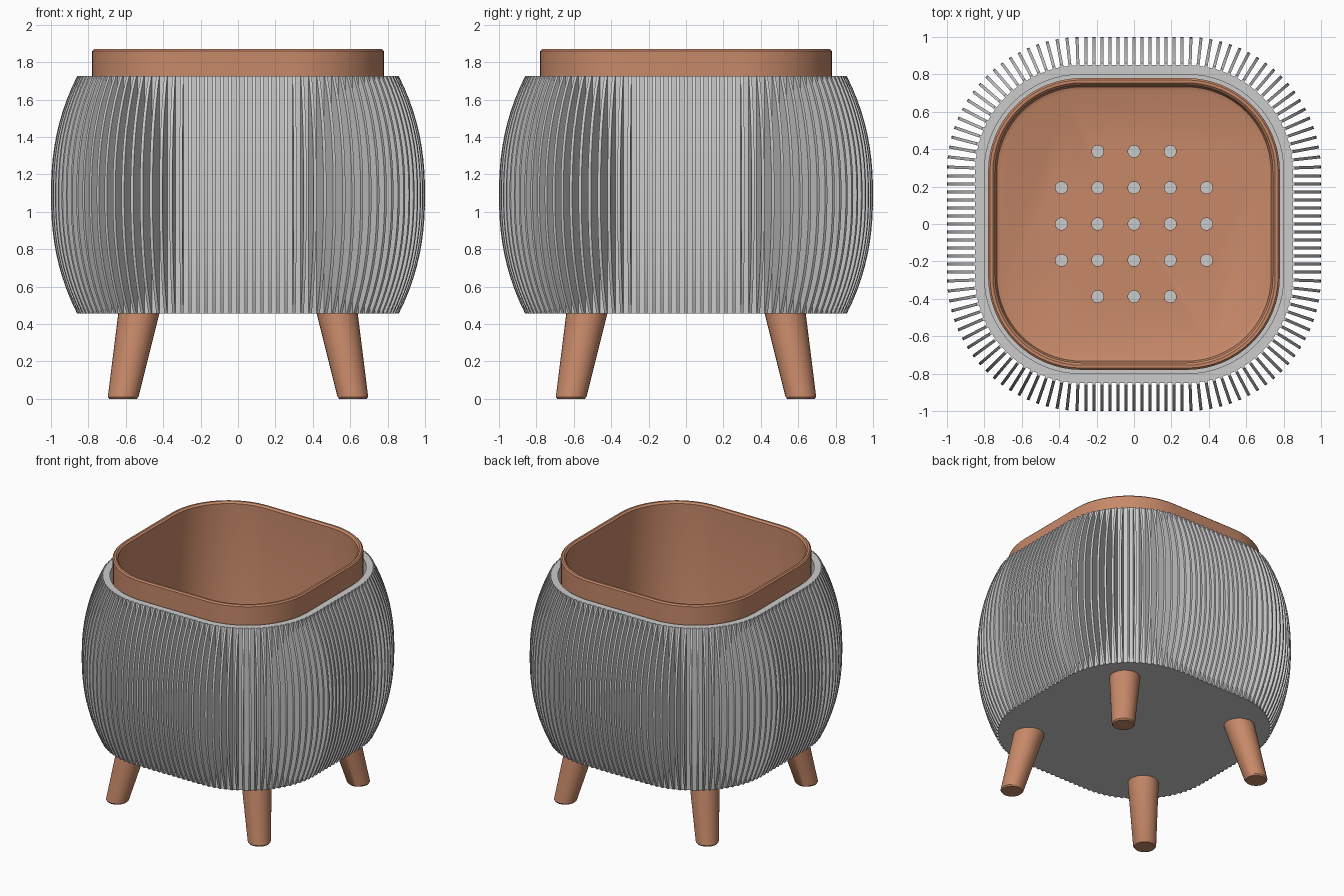
import bpy, bmesh, math
from mathutils import Vector, Matrix

if "Cube" in bpy.data.objects:
    bpy.data.objects.remove(bpy.data.objects["Cube"])

C = 0.28            # corner centres of every rounded square
ARC = 16            # segments per corner

clay = bpy.data.materials.new("terracotta")
clay.diffuse_color = (0.57, 0.25, 0.14, 1)
clay.use_nodes = True
clay.node_tree.nodes["Principled BSDF"].inputs["Base Color"].default_value = clay.diffuse_color


def finish(name, bm, mat=None, smooth=True):
    bmesh.ops.recalc_face_normals(bm, faces=bm.faces)
    me = bpy.data.meshes.new(name)
    bm.to_mesh(me)
    bm.free()
    ob = bpy.data.objects.new(name, me)
    bpy.context.collection.objects.link(ob)
    if mat:
        me.materials.append(mat)
    if smooth:
        shade(ob)
    return ob


def shade(ob):
    bpy.ops.object.select_all(action='DESELECT')
    ob.select_set(True)
    bpy.context.view_layer.objects.active = ob
    bpy.ops.object.shade_smooth_by_angle(angle=math.radians(30))


def loft(bm, rings):
    """Skin a stack of closed rings and cap both ends."""
    loops = [[bm.verts.new(p) for p in ring] for ring in rings]
    for a, b in zip(loops, loops[1:]):
        for i in range(len(a)):
            j = (i + 1) % len(a)
            bm.faces.new((a[i], a[j], b[j], b[i]))
    bm.faces.new(loops[0])
    bm.faces.new(loops[-1])


def rounded_square(half, z):
    pts = []
    for q in range(4):
        sx, sy = ((1, 1), (-1, 1), (-1, -1), (1, -1))[q]
        for k in range(ARC + 1):
            a = math.pi / 2 * (q + k / ARC)
            pts.append((sx * C + (half - C) * math.cos(a),
                        sy * C + (half - C) * math.sin(a), z))
    return pts


def circle(x, y, z, r, n=32):
    return [(x + r * math.cos(2 * math.pi * i / n),
             y + r * math.sin(2 * math.pi * i / n), z) for i in range(n)]


# outer pot: thin wall with a floor
bm = bmesh.new()
loft(bm, [rounded_square(h, z) for h, z in
          [(0.85, 0.455), (0.85, 1.725), (0.80, 1.725), (0.80, 0.505)]])
finish("outer_pot", bm)

# bulging vertical fins standing off the pot wall
PER_QUARTER, THICK, WALL = 34, 0.016, 0.85
arc_len = (WALL - C) * math.pi / 2
quarter = 2 * C + arc_len
profile = [(WALL - 0.01, 0.455)]
for i in range(21):
    t = -1 + i / 10
    profile.append((1.0 - 0.14 * abs(t) ** 2.3, 1.09 + 0.635 * t))
profile.append((WALL - 0.01, 1.725))

bm = bmesh.new()
for q in range(4):
    rot = Matrix.Rotation(q * math.pi / 2, 3, 'Z')
    for i in range(PER_QUARTER):
        s = quarter * i / PER_QUARTER
        a = min(max((s - C) / arc_len, 0), 1) * math.pi / 2
        centre = Vector((C - max(0, s - C - arc_len), min(s, C), 0))
        n = Vector((math.cos(a), math.sin(a), 0))
        t = Vector((-n.y, n.x, 0)) * THICK / 2
        loft(bm, [[rot @ (centre + n * (d - C) + t * side + Vector((0, 0, z)))
                   for d, z in profile] for side in (-1, 1)])
finish("fins", bm)

# inner planter with softened rim and floor edge
bm = bmesh.new()
loft(bm, [rounded_square(h, z) for h, z in
          [(0.76, 0.507), (0.78, 0.527), (0.78, 1.86), (0.77, 1.87),
           (0.755, 1.87), (0.742, 1.857), (0.742, 0.60), (0.733, 0.575),
           (0.71, 0.565)]])
planter = finish("inner_planter", bm, clay, False)

# drainage holes: 5 x 5 grid without its corners
bm = bmesh.new()
for i in range(-2, 3):
    for j in range(-2, 3):
        if abs(i) + abs(j) < 4:
            loft(bm, [circle(i * 0.194, j * 0.194, z, 0.032, 24) for z in (0.47, 0.65)])
cutter = finish("hole_cutter", bm, None, False)
cutter.hide_render = True
mod = planter.modifiers.new("holes", 'BOOLEAN')
mod.operation = 'DIFFERENCE'
mod.solver = 'EXACT'
mod.object = cutter
bpy.context.view_layer.objects.active = planter
planter.select_set(True)
bpy.ops.object.modifier_apply(modifier="holes")
bpy.data.objects.remove(cutter)
shade(planter)

# four splayed, tapered legs
for label, sx, sy in (("front_left", -1, -1), ("front_right", 1, -1),
                      ("back_left", -1, 1), ("back_right", 1, 1)):
    bm = bmesh.new()
    loft(bm, [circle(sx * c, sy * c, z, r) for c, r, z in
              [(0.615, 0.074, 0), (0.614, 0.082, 0.01), (0.53, 0.11, 0.457)]])
    finish(label + "_leg", bm, clay)
